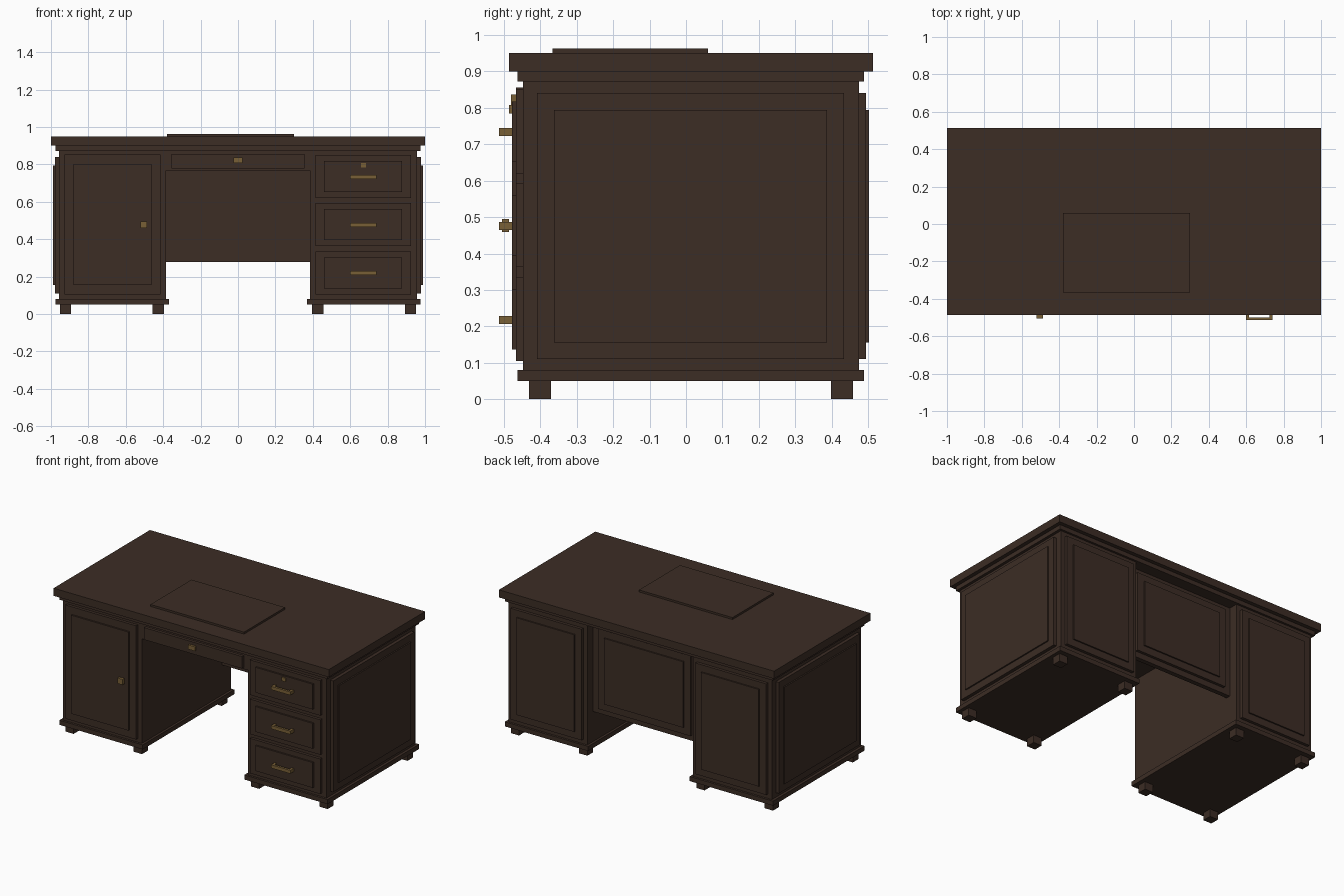
import bpy

if "Cube" in bpy.data.objects:
    bpy.data.objects.remove(bpy.data.objects["Cube"], do_unlink=True)


def material(name, rgb):
    m = bpy.data.materials.new(name)
    m.use_nodes = True
    m.diffuse_color = (*rgb, 1)
    bsdf = m.node_tree.nodes["Principled BSDF"]
    bsdf.inputs["Base Color"].default_value = (*rgb, 1)
    bsdf.inputs["Roughness"].default_value = 0.6
    return m


wood = material("dark wood", (0.045, 0.026, 0.018))
brass = material("aged brass", (0.19, 0.115, 0.037))


def box(name, x, y, z, mat=wood):
    """Box spanning the (low, high) pair given on each axis."""
    bpy.ops.mesh.primitive_cube_add(size=1, location=[sum(p) / 2 for p in (x, y, z)])
    ob = bpy.context.object
    ob.name = name
    ob.scale = [abs(p[1] - p[0]) for p in (x, y, z)]
    bpy.ops.object.transform_apply(location=False, rotation=False, scale=True)
    ob.data.materials.append(mat)
    return ob


def mirrored(side, low, high):
    return tuple(sorted((side * low, side * high)))


def inset(span, d):
    return (span[0] + d, span[1] - d)


FRONT, BACK = -0.448, 0.475
INNER, OUTER = 0.385, 0.957
SINK = 0.005  # overlap into the supporting face

# Table top, moulding and writing pad
box("table_top", (-1, 1), (-0.486, 0.514), (0.90, 0.95))
box("top_moulding", (-0.975, 0.975), (-0.462, 0.489), (0.872, 0.90))
box("writing_pad", (-0.38, 0.30), (-0.366, 0.06), (0.95, 0.963))

for side, label in ((1, "left"), (-1, "right")):
    # Pedestal carcass and plinth
    box(label + "_pedestal", mirrored(side, INNER, OUTER), (FRONT, BACK), (0.08, 0.872))
    box(label + "_plinth", mirrored(side, 0.369, 0.975), (-0.462, 0.489), (0.05, 0.08))

    # Square feet
    for fx in (0.396, 0.893):
        for fy in (-0.431, 0.398):
            box(label + "_foot", mirrored(side, fx, fx + 0.06), (fy, fy + 0.06), (0, 0.05))

    # Stepped outer side panel
    y, z = (-0.409, 0.434), (0.11, 0.84)
    box(label + "_side_panel", mirrored(side, OUTER - SINK, 0.979), y, z)
    box(label + "_side_panel_field", mirrored(side, OUTER, 0.988), inset(y, 0.047), inset(z, 0.046))

    # Stepped back panel
    x = mirrored(side, 0.414, 0.928)
    box(label + "_back_panel", x, (BACK - SINK, 0.494), z)
    box(label + "_back_panel_field", inset(x, 0.047), (BACK, 0.503), inset(z, 0.046))

# Cupboard door with knob
door_x, door_z = (-0.928, -0.414), (0.105, 0.852)
box("door", door_x, (-0.467, FRONT + SINK), door_z)
box("door_field", inset(door_x, 0.048), (-0.478, FRONT), inset(door_z, 0.05))
box("door_knob_stem", (-0.512, -0.494), (-0.49, -0.47), (0.468, 0.486), brass)
box("door_knob", (-0.522, -0.486), (-0.505, -0.486), (0.459, 0.495), brass)

# Three drawers with bracket handles
drawer_x = (0.414, 0.925)
for i in range(3):
    low = 0.105 + 0.2575 * i
    span = (low, low + 0.23)
    box("drawer", drawer_x, (-0.467, FRONT + SINK), span)
    box("drawer_field", inset(drawer_x, 0.047), (-0.478, FRONT), inset(span, 0.032))
    grip = (low + 0.102, low + 0.124)
    box("drawer_handle", (0.60, 0.74), (-0.514, -0.499), grip, brass)
    for hx in (0.60, 0.724):
        box("handle_post", (hx, hx + 0.016), (-0.502, -0.476), grip, brass)
box("drawer_lock", (0.657, 0.684), (-0.486, -0.476), (0.784, 0.808), brass)

# Centre drawer above the knee space
box("centre_drawer_case", (-INNER, INNER), (FRONT, 0.40), (0.767, 0.872))
box("centre_drawer", (-0.356, 0.356), (-0.467, FRONT + SINK), (0.777, 0.856))
box("centre_drawer_lock", (-0.025, 0.023), (-0.481, -0.465), (0.808, 0.836), brass)

# Modesty panel closing the back of the knee space
box("modesty_panel", (-INNER, INNER), (0.385, 0.415), (0.277, 0.872))
x, z = (-0.335, 0.335), (0.315, 0.84)
box("modesty_panel_step", x, (0.41, 0.433), z)
box("modesty_panel_field", inset(x, 0.047), (0.415, 0.442), inset(z, 0.046))
